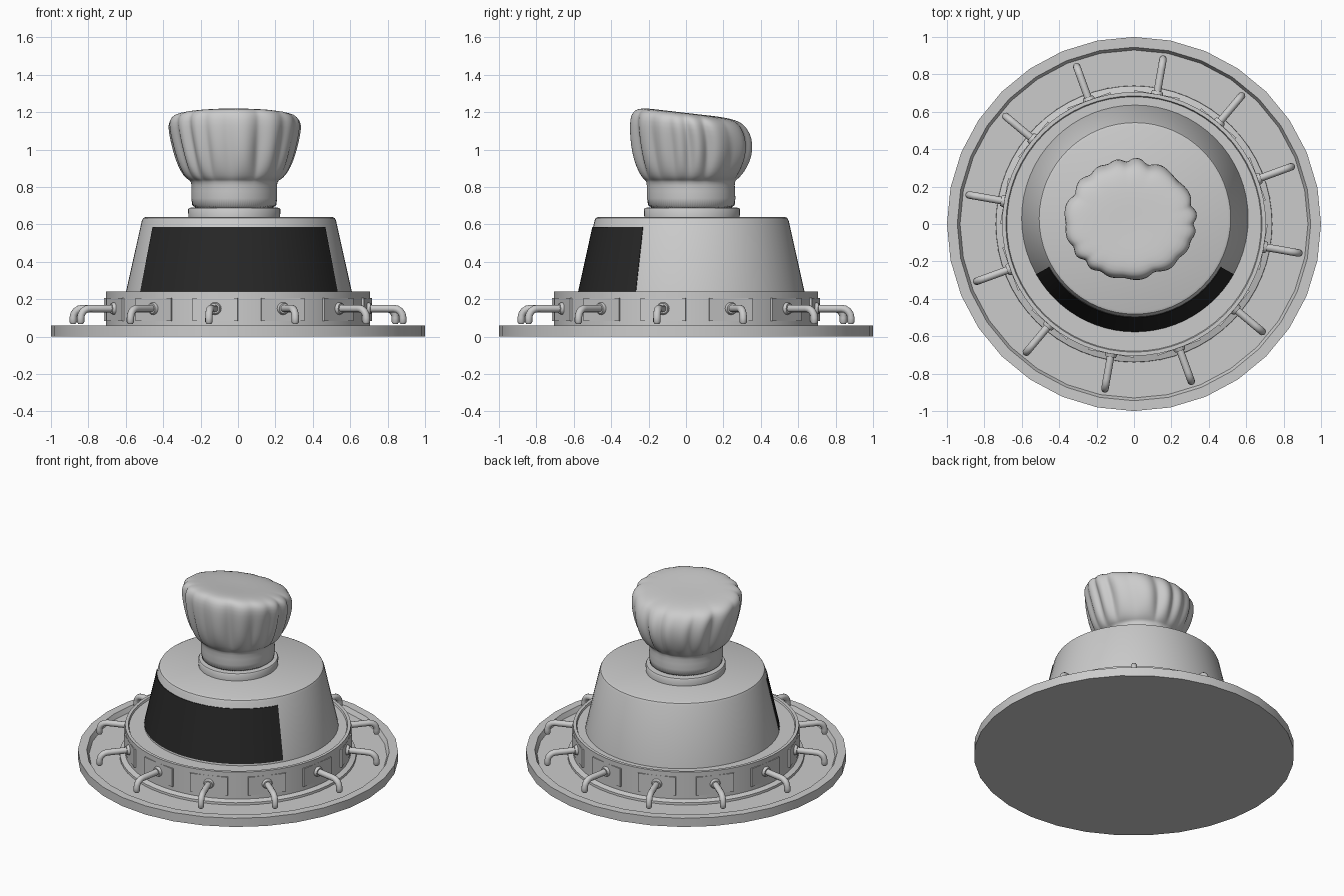
import bpy, bmesh
from math import sin, cos, pi, radians
from mathutils import Matrix

if "Cube" in bpy.data.objects:
    bpy.data.objects.remove(bpy.data.objects["Cube"])


def finish(bm, name, angle=35):
    bmesh.ops.recalc_face_normals(bm, faces=bm.faces)
    me = bpy.data.meshes.new(name)
    bm.to_mesh(me)
    bm.free()
    ob = bpy.data.objects.new(name, me)
    bpy.context.collection.objects.link(ob)
    bpy.context.view_layer.objects.active = ob
    bpy.ops.object.select_all(action='DESELECT')
    ob.select_set(True)
    bpy.ops.object.shade_smooth_by_angle(angle=radians(angle))
    return ob


def skin(bm, rings, caps=True):
    """Join equal closed rings of points into a tube."""
    vs = [[bm.verts.new(p) for p in r] for r in rings]
    n = len(vs[0])
    for a, b in zip(vs, vs[1:]):
        for i in range(n):
            j = (i + 1) % n
            bm.faces.new((a[i], a[j], b[j], b[i]))
    if caps:
        bm.faces.new(vs[0])
        bm.faces.new(vs[-1])


def lathe(name, profile, n, cx=0, cy=0):
    bm = bmesh.new()
    skin(bm, [[(cx + r * cos(2 * pi * i / n), cy + r * sin(2 * pi * i / n), z)
               for i in range(n)] for r, z in profile])
    return finish(bm, name)


# round tray with a raised rim and shallow recess
lathe("base_tray", [(1, 0), (1, .06), (.945, .06), (.93, .03), (.74, .03), (.735, .022)], 32)

# ring wall that carries the taps
lathe("tap_ring", [(.74, .02), (.738, .045), (.705, .055), (.705, .24), (.685, .24),
                   (.68, .228), (.5, .228)], 64)

# tapered body
BY = .03
lathe("body", [(.609, .2), (.605, .235), (.519, .62), (.512, .634), (.498, .64)], 64, .005, BY)

# dark curved window on the front of the body
bm = bmesh.new()
rings = []
for i in range(25):
    a = radians(-150.5 + 121 * i / 24)
    rings.append([(.005 + r * cos(a), BY + r * sin(a), z) for r, z in
                  ((.607, .24), (.531, .585), (.515, .585), (.59, .24))])
skin(bm, rings)
window = finish(bm, "front_window")
dark = bpy.data.materials.new("dark_glass")
dark.diffuse_color = (.02, .02, .02, 1)
dark.use_nodes = True
dark.node_tree.nodes["Principled BSDF"].inputs["Base Color"].default_value = dark.diffuse_color
window.data.materials.append(dark)

# twelve taps, each with a flat back plate and a round collar
path = [(.69, .15, 0), (.845, .15, 0)]
path += [(.845 + .05 * sin(radians(t)), .10 + .05 * cos(radians(t)), t) for t in (22, 45, 68, 90)]
path += [(.895, .078, 90), (.895, .068, 90)]
for k in range(12):
    turn = Matrix.Rotation(radians(20 + 30 * k), 4, 'Z')

    bm = bmesh.new()
    bmesh.ops.create_cube(bm, size=1, matrix=turn @ Matrix.Translation((.69, 0, .145))
                          @ Matrix.Diagonal((.03, .245, .125, 1)))
    finish(bm, f"tap_plate_{k + 1}")

    bm = bmesh.new()
    bmesh.ops.create_cone(bm, cap_ends=True, segments=16, radius1=.036, radius2=.028, depth=.025,
                          matrix=turn @ Matrix.Translation((.71, 0, .15))
                          @ Matrix.Rotation(pi / 2, 4, 'Y'))
    finish(bm, f"tap_collar_{k + 1}")

    bm = bmesh.new()
    rings = []
    for m, (r, z, t) in enumerate(path):
        w = .013 if m == len(path) - 1 else .02
        t = radians(t)
        rings.append([(r + w * cos(u) * sin(t), w * sin(u), z + w * cos(u) * cos(t))
                      for u in (2 * pi * s / 12 for s in range(12))])
    skin(bm, rings)
    bm.transform(turn)
    finish(bm, f"tap_{k + 1}", 50)

# band at the foot of the hat
band = lathe("hat_band", [(.235, .63), (.245, .635), (.247, .68), (.242, .688), (.225, .69)], 48)
band.scale.y = 1.04
band.location = (-.02, .032, 0)

# pleated hat: z, x radius, y centre, y radius, tilt, pleat depth
levels = [(.66, .232, .03, .24, 0, 0), (.74, .23, .028, .236, 0, 0),
          (.82, .226, .025, .234, 0, 0), (.836, .238, .024, .24, 0, .01),
          (.845, .258, .024, .255, 0, .03), (.88, .285, .028, .28, 0, .07),
          (.94, .31, .03, .305, .01, .11), (1.01, .33, .03, .32, .04, .11),
          (1.08, .347, .025, .322, .06, .09), (1.135, .355, .015, .312, .09, .07),
          (1.17, .342, .01, .293, .11, .05), (1.188, .305, .004, .26, .12, .035),
          (1.195, .24, .004, .205, .12, .012), (1.195, .14, .004, .12, .11, 0),
          (1.193, .04, .004, .035, .11, 0)]
bm = bmesh.new()
N = 112
rings = []
for z, rx, cy, ry, tilt, fold in levels:
    ring = []
    for i in range(N):
        t = 2 * pi * i / N
        lobe = abs(sin(8 * (t + .1 * sin(3 * t + .6) + .12 * (z - 1)))) - .72
        k = 1 + fold * lobe * (.75 + .35 * sin(5 * t + 1))
        y = cy + ry * k * sin(t)
        ring.append((-.02 + rx * k * cos(t), y, z - tilt * (y - .01)))
    rings.append(ring)
skin(bm, rings)
hat = finish(bm, "hat", 80)
sub = hat.modifiers.new("smooth", 'SUBSURF')
sub.levels = sub.render_levels = 1
